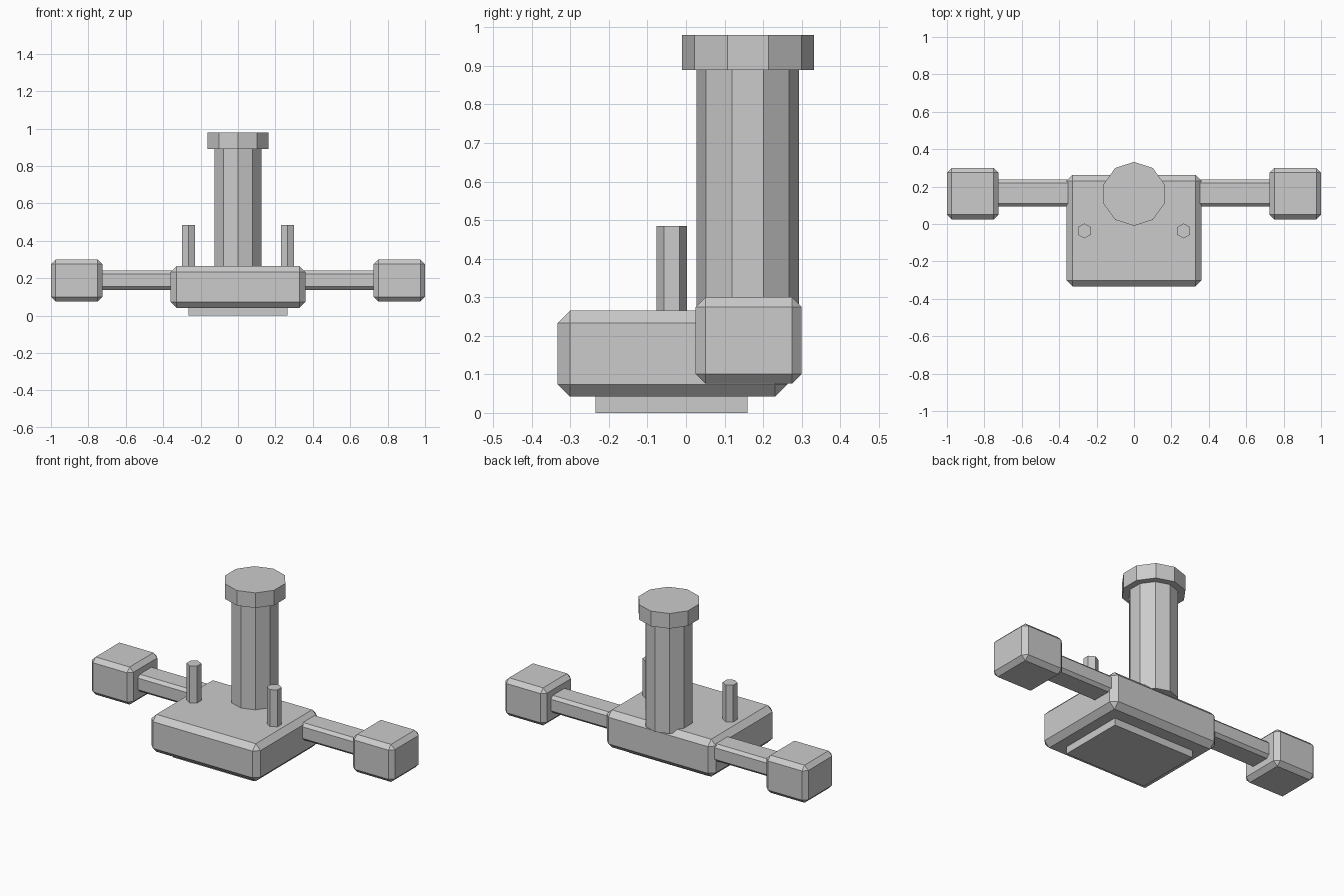
import bpy

if "Cube" in bpy.data.objects:
    bpy.data.objects.remove(bpy.data.objects["Cube"])


def box(name, x, y, z, bevel=0.0):
    """Box from (min, max) ranges with an optional flat chamfer."""
    bpy.ops.mesh.primitive_cube_add(
        size=1, location=[(r[0] + r[1]) / 2 for r in (x, y, z)])
    ob = bpy.context.object
    ob.name = name
    ob.scale = [r[1] - r[0] for r in (x, y, z)]
    bpy.ops.object.transform_apply(location=False, rotation=False, scale=True)
    if bevel:
        mod = ob.modifiers.new("chamfer", 'BEVEL')
        mod.width = bevel
        mod.segments = 1
    return ob


def prism(name, sides, radius, x, y, z):
    """Upright faceted cylinder with a corner pointing along y."""
    bpy.ops.mesh.primitive_cylinder_add(
        vertices=sides, radius=radius, depth=z[1] - z[0],
        location=(x, y, (z[0] + z[1]) / 2))
    bpy.context.object.name = name


# Central body and its foot plate
box("body", (-0.36, 0.36), (-0.333, 0.263), (0.042, 0.265), 0.032)
box("foot_plate", (-0.265, 0.265), (-0.235, 0.16), (0, 0.06))

# Column with its wider cap
prism("column", 10, 0.133, 0, 0.16, (0.245, 0.90))
prism("column_cap", 10, 0.171, 0, 0.161, (0.89, 0.98))

# Side arms, end blocks and pegs, mirrored left and right
for side, s in (("left", -1), ("right", 1)):
    def span(a, b):
        return tuple(sorted((s * a, s * b)))
    box(side + "_arm", span(0.32, 0.76), (0.093, 0.237), (0.138, 0.241), 0.017)
    box(side + "_end_block", span(0.725, 1.0), (0.025, 0.3), (0.076, 0.3), 0.025)
    prism(side + "_peg", 6, 0.04, s * 0.265, -0.037, (0.24, 0.485))
